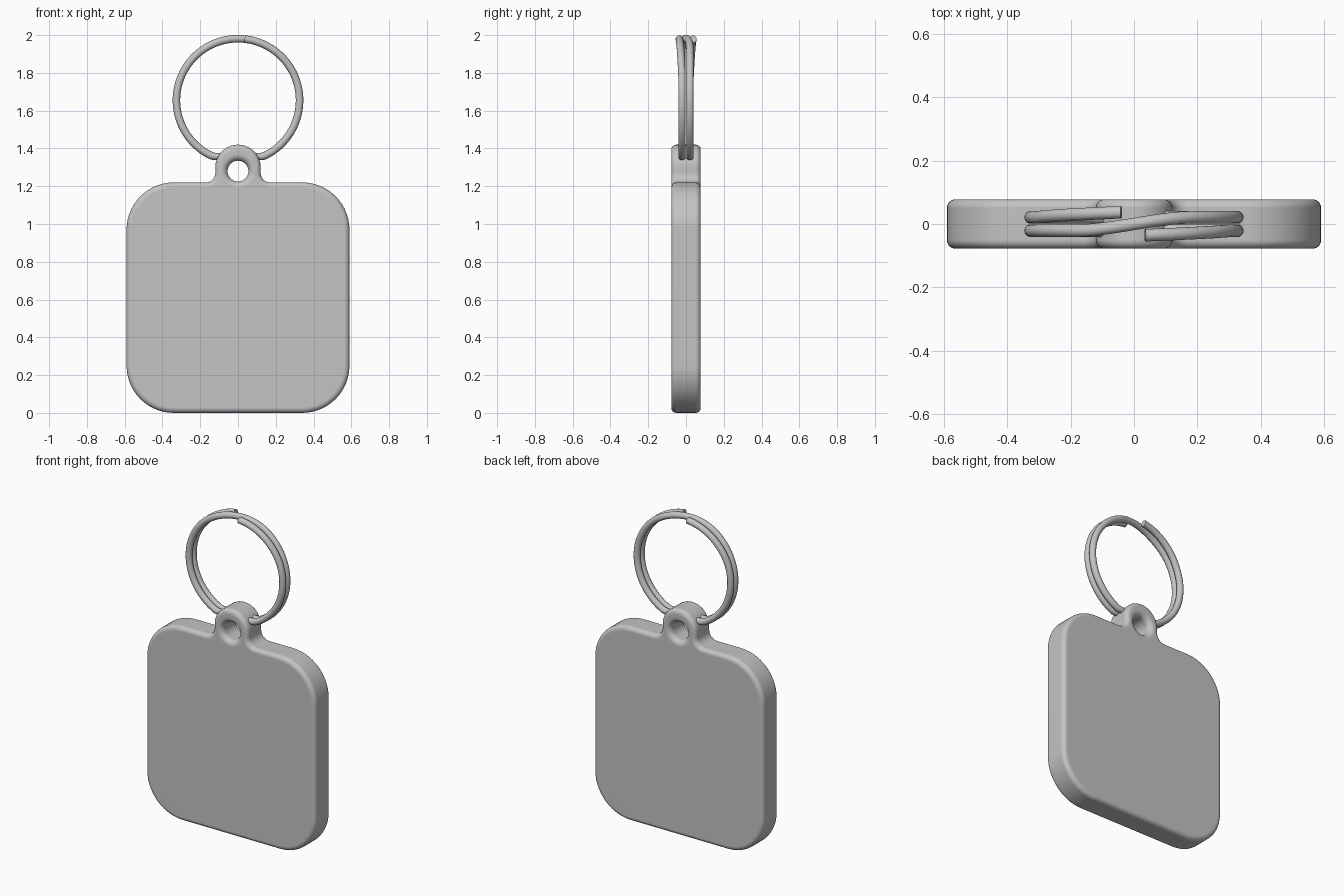
import bpy, bmesh, math

if "Cube" in bpy.data.objects:
    bpy.data.objects.remove(bpy.data.objects["Cube"])

grey = bpy.data.materials.new("plain grey")
grey.diffuse_color = (0.55, 0.55, 0.55, 1)
grey.use_nodes = True
grey.node_tree.nodes["Principled BSDF"].inputs["Base Color"].default_value = grey.diffuse_color


def finish(bm, name):
    bmesh.ops.recalc_face_normals(bm, faces=bm.faces)
    me = bpy.data.meshes.new(name)
    bm.to_mesh(me)
    bm.free()
    me.materials.append(grey)
    ob = bpy.data.objects.new(name, me)
    bpy.context.collection.objects.link(ob)
    bpy.ops.object.select_all(action='DESELECT')
    ob.select_set(True)
    bpy.context.view_layer.objects.active = ob
    bpy.ops.object.shade_smooth_by_angle(angle=math.radians(40))
    return ob


def arc(cx, cz, r, a0, a1, n, side=1):
    """Points (x, z, outward normal x, normal z); side=-1 for concave arcs."""
    out = []
    for i in range(n + 1):
        a = math.radians(a0 + (a1 - a0) * i / n)
        c, s = math.cos(a), math.sin(a)
        out.append((cx + r * c, cz + r * s, side * c, side * s))
    return out


def rounded_wall(bm, outline, half, bevel, steps=6):
    """Loft an outline from front to back with rounded rims; return the end loops."""
    quarter = [(bevel * (1 - math.sin(a)), half - bevel * (1 - math.cos(a)))
               for a in (math.pi / 2 * i / steps for i in range(steps + 1))]
    profile = [(d, -y) for d, y in quarter] + [(d, y) for d, y in reversed(quarter)]
    rings = [[bm.verts.new((x - nx * d, y, z - nz * d)) for x, z, nx, nz in outline]
             for d, y in profile]
    n = len(outline)
    for a, b in zip(rings, rings[1:]):
        for i in range(n):
            j = (i + 1) % n
            bm.faces.new((a[i], a[j], b[j], b[i]))
    return rings[0], rings[-1]


# Tag body with hanging tab: one rounded plate with a hole
W, H, HALF, R = 0.59, 1.22, 0.078, 0.25
right = (arc(W - R, R, R, -90, 0, 14) + arc(W - R, H - R, R, 0, 90, 14)
         + arc(0.17, H + 0.05, 0.05, 270, 180, 8, -1)
         + arc(0, 1.30, 0.12, 0, 90, 14))
left = [(-x, z, -nx, nz) for x, z, nx, nz in reversed(right[:-1])]
hole = arc(0, 1.28, 0.055, 0, 360, 40, -1)[:-1]

bm = bmesh.new()
outer = rounded_wall(bm, right + left, HALF, 0.027)
inner = rounded_wall(bm, hole, HALF, 0.034)
for lo, li, ny in ((outer[0], inner[0], -1), (outer[1], inner[1], 1)):
    edges = [bm.edges.get((l[i], l[(i + 1) % len(l)]))
             for l in (lo, li) for i in range(len(l))]
    bmesh.ops.triangle_fill(bm, edges=edges, use_beauty=True, normal=(0, ny, 0))
tag = finish(bm, "tag_body")
wn = tag.modifiers.new("even_shading", 'WEIGHTED_NORMAL')
wn.keep_sharp = True


# Split ring: two turns of wire, crossing at the top
def smooth(u):
    u = min(1, max(0, u))
    return u * u * (3 - 2 * u)


RING, CZ, WIRE, SIDES, STEPS = 0.326, 1.655, 0.02, 14, 192
t0, t1 = 0.108, 4 * math.pi - 0.123
bm = bmesh.new()
sections = []
for i in range(STEPS + 1):
    t = t0 + (t1 - t0) * i / STEPS
    y = (-0.021 + 0.042 * smooth((t - 2 * math.pi + 0.6) / 1.2)
         - 0.016 * max(0, 1 - t / 1.2)
         + 0.018 * max(0, 1 - (4 * math.pi - t) / 1.2))
    sx, cz = math.sin(t), math.cos(t)
    x, z = RING * sx, max(CZ + RING * cz, 1.357)  # bottom stays inside the tab
    sec = []
    for k in range(SIDES):
        a = 2 * math.pi * k / SIDES
        r = WIRE * math.cos(a)
        sec.append(bm.verts.new((x + r * sx, y + WIRE * math.sin(a), z + r * cz)))
    sections.append(sec)
for a, b in zip(sections, sections[1:]):
    for k in range(SIDES):
        j = (k + 1) % SIDES
        bm.faces.new((a[k], a[j], b[j], b[k]))
bm.faces.new(sections[0])
bm.faces.new(sections[-1])
finish(bm, "split_ring")
